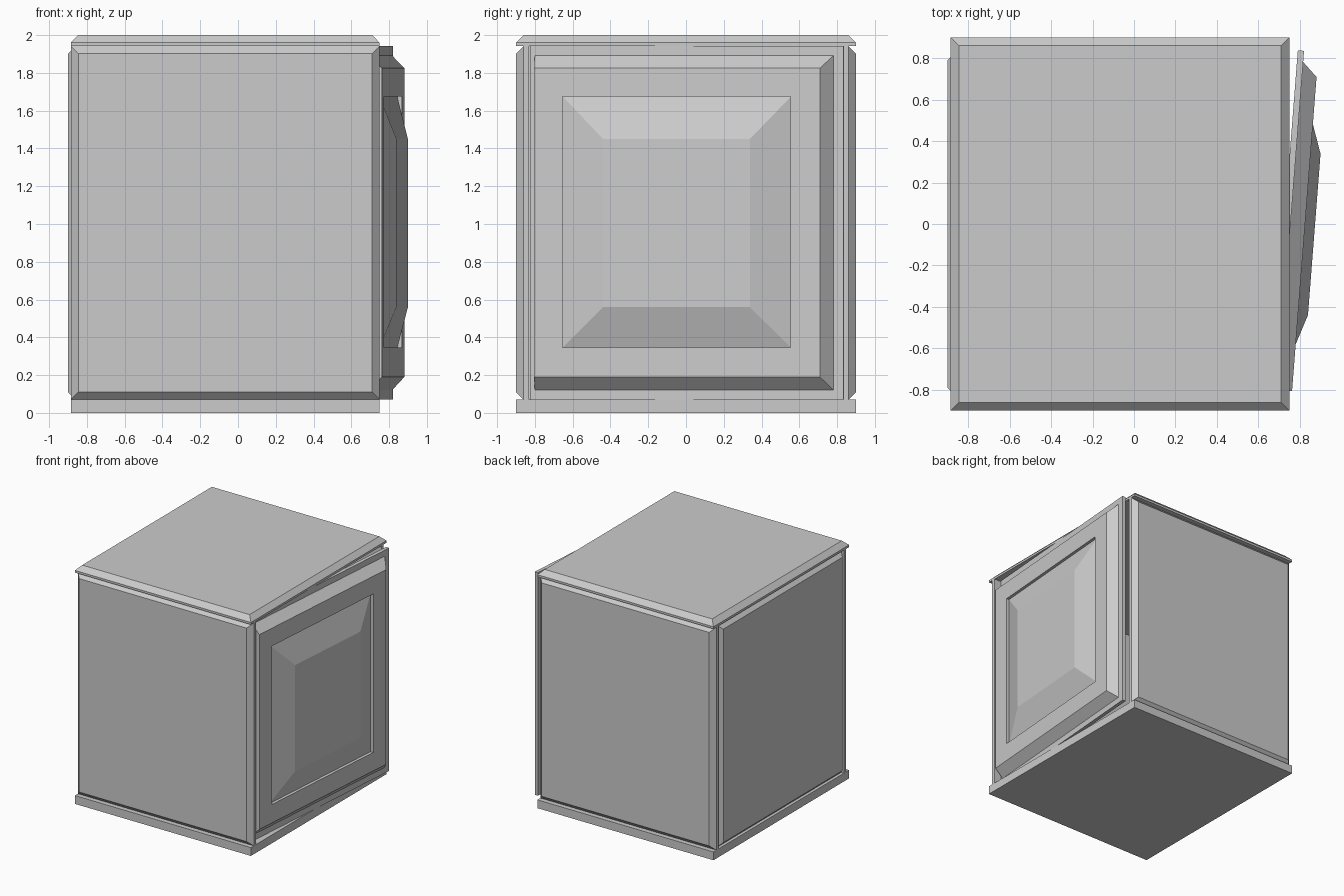
import bpy, bmesh, math
from mathutils import Matrix, Vector

if "Cube" in bpy.data.objects:
    bpy.data.objects.remove(bpy.data.objects["Cube"])


def loft(name, to_world, sections, ring=False):
    """Skin rectangular sections (u0, u1, v0, v1, height); cap the ends or close into a ring."""
    bm = bmesh.new()
    loops = []
    for u0, u1, v0, v1, h in sections:
        corners = ((u0, v0), (u1, v0), (u1, v1), (u0, v1))
        loops.append([bm.verts.new(to_world(u, v, h)) for u, v in corners])
    pairs = list(zip(loops, loops[1:]))
    if ring:
        pairs.append((loops[-1], loops[0]))
    else:
        bm.faces.new(loops[0])
        bm.faces.new(loops[-1])
    for a, b in pairs:
        for i in range(4):
            j = (i + 1) % 4
            bm.faces.new((a[i], a[j], b[j], b[i]))
    bmesh.ops.recalc_face_normals(bm, faces=bm.faces)
    mesh = bpy.data.meshes.new(name)
    bm.to_mesh(mesh)
    bm.free()
    obj = bpy.data.objects.new(name, mesh)
    bpy.context.collection.objects.link(obj)
    return obj


def bevelled(u0, u1, v0, v1, h0, h1, h2):
    """Plate from h0 to h1 with a 45 degree bevel up to h2."""
    c = h2 - h1
    return [(u0, u1, v0, v1, h0), (u0, u1, v0, v1, h1),
            (u0 + c, u1 - c, v0 + c, v1 - c, h2)]


# Overall cabinet extents
XL, XR, YD = -0.885, 0.75, 0.9
Z0, Z1 = 0.07, 1.942

# Base and lid slabs
def upright(u, v, h):
    return (u, v, h)

loft("base_slab", upright, [(XL, XR, -YD, YD, 0), (XL, XR, -YD, YD, Z0)])
loft("lid_slab", upright, bevelled(XL, XR, -YD, YD, Z1, 1.96, 2.0))

# Front and back walls, mirrored
for name, s in (("front_wall", -1), ("back_wall", 1)):
    loft(name, lambda u, v, h, s=s: (u, s * h, v),
         bevelled(XL, XR, Z0, Z1, 0.83, 0.86, 0.9))

# Left wall, set between the other two
loft("left_wall", lambda u, v, h: (-h, u, v),
     bevelled(-0.83, 0.83, Z0, Z1, 0.83, 0.86, 0.9))

# Door standing slightly ajar on the right side
pivot = Vector((0.8, 0, 0))
swing = (Matrix.Translation(pivot) @ Matrix.Rotation(-math.atan(0.078), 4, 'Z')
         @ Matrix.Translation(-pivot))


def door(u, v, h):
    return swing @ Vector((h, u, v))


loft("door_leaf", door, [(-0.83, 0.834, Z0, Z1, 0.725), (-0.83, 0.834, Z0, Z1, 0.755)])

# Raised frame, bevelled everywhere except along the hinge edge
opening = (-0.655, 0.558, 0.345, 1.675)
loft("door_frame", door, [
    (-0.806, 0.78, 0.12, 1.892, 0.755),
    (-0.806, 0.713, 0.19, 1.825, 0.825),
    (*opening, 0.825),
    (*opening, 0.755)], ring=True)

# Raised centre panel with sloping sides
loft("door_panel", door, [
    (*opening, 0.755),
    (*opening, 0.80),
    (-0.435, 0.345, 0.56, 1.45, 0.873)])
